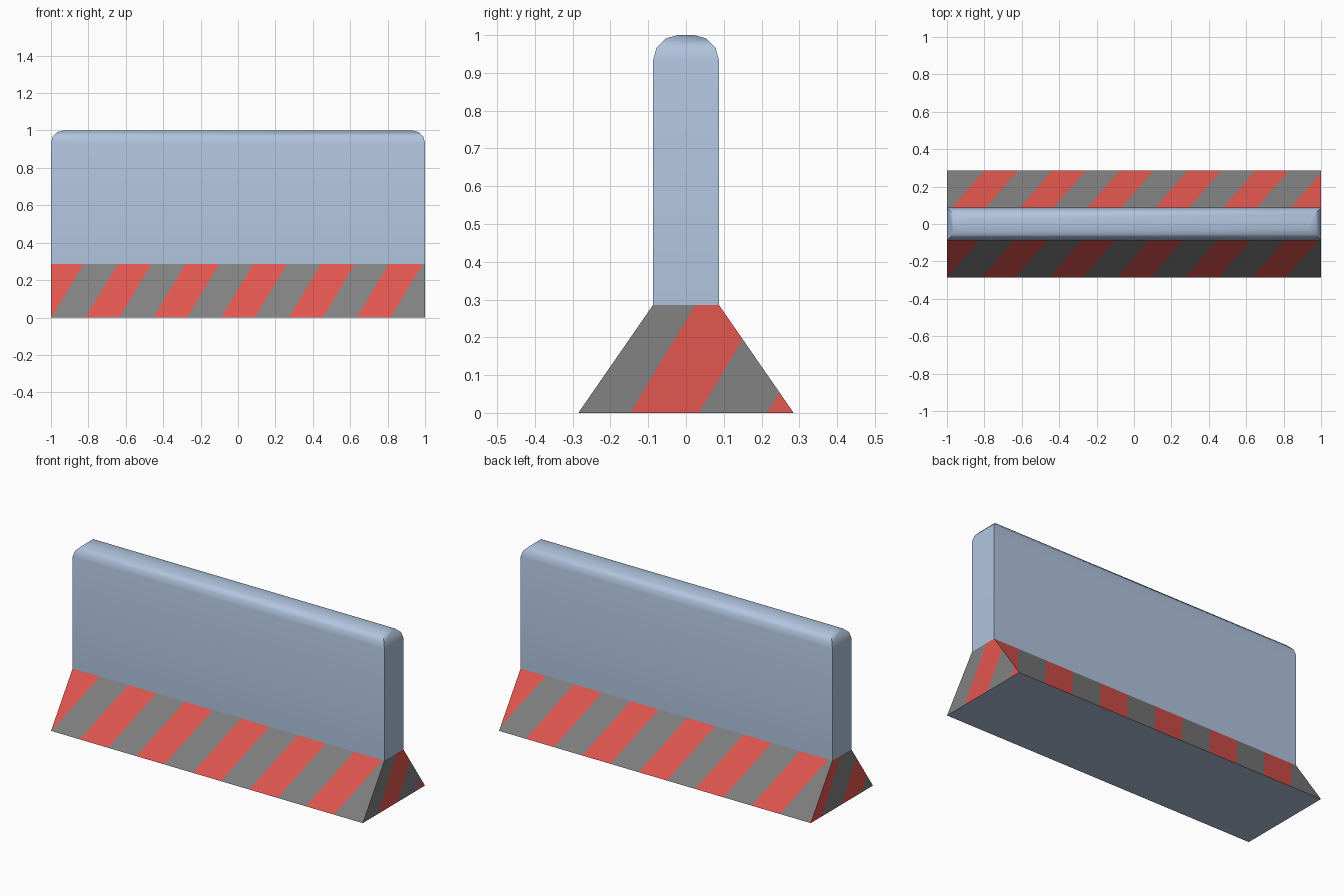
import bpy, bmesh, math
from mathutils import Vector

if "Cube" in bpy.data.objects:
    bpy.data.objects.remove(bpy.data.objects["Cube"])


def material(name, rgb):
    m = bpy.data.materials.new(name)
    m.diffuse_color = (*rgb, 1)
    m.use_nodes = True
    m.node_tree.nodes["Principled BSDF"].inputs["Base Color"].default_value = m.diffuse_color
    return m


BLUE = material("pale blue concrete", (0.434, 0.552, 0.730))
GREY = material("stripe grey", (0.223, 0.223, 0.223))
RED = material("stripe red", (0.767, 0.095, 0.080))

HALF_LEN, WALL_Y, FOOT_Y, FOOT_H = 1.0, 0.087, 0.285, 0.286
PERIOD, RED_W, SLANT = 0.3625, 0.181, 0.172 / FOOT_H


def add_object(name, bm, mats):
    me = bpy.data.meshes.new(name)
    bm.to_mesh(me)
    bm.free()
    for m in mats:
        me.materials.append(m)
    ob = bpy.data.objects.new(name, me)
    bpy.context.collection.objects.link(ob)
    return ob


def block(y_low, y_high, z0, z1):
    """Box along x whose depth may differ at bottom and top."""
    bm = bmesh.new()
    bmesh.ops.create_cube(bm, size=2)
    for v in bm.verts:
        top = v.co.z > 0
        v.co = (v.co.x * HALF_LEN, v.co.y * (y_high if top else y_low), z1 if top else z0)
    bm.normal_update()
    return bm


# upright wall with rounded top rim, open where it meets the foot
bm = block(WALL_Y, WALL_Y, FOOT_H, 1.0)
rim = [e for e in bm.edges if all(v.co.z > 0.99 for v in e.verts)]
bmesh.ops.bevel(bm, geom=rim, offset=0.066, offset_type='OFFSET', segments=3,
                profile=0.5, affect='EDGES')
bm.normal_update()
bmesh.ops.delete(bm, geom=[f for f in bm.faces if f.normal.z < -0.9], context='FACES_ONLY')
wall = add_object("wall", bm, [BLUE])
bpy.context.view_layer.objects.active = wall
wall.select_set(True)
bpy.ops.object.shade_smooth_by_angle(angle=math.radians(40))

# sloped foot, its four sides cut into slanted stripes
bm = block(FOOT_Y, WALL_Y, 0.0, FOOT_H)
bmesh.ops.delete(bm, geom=[f for f in bm.faces if f.normal.z > 0.9], context='FACES_ONLY')

# outward direction, direction to the viewer's right, centre of one red stripe at z = 0
SIDES = [
    (Vector((0, -1, 0)), Vector((1, 0, 0)), 0.0),
    (Vector((0, 1, 0)), Vector((-1, 0, 0)), -0.0135),
    (Vector((1, 0, 0)), Vector((0, 1, 0)), -0.057),
    (Vector((-1, 0, 0)), Vector((0, -1, 0)), 0.09),
]


def side_faces(out):
    bm.normal_update()
    return [f for f in bm.faces if f.normal.dot(out) > 0.7]


for out, right, centre in SIDES:
    normal = right - Vector((0, 0, SLANT))
    for k in range(-4, 5):
        for half in (-RED_W / 2, RED_W / 2):
            faces = side_faces(out)
            geom = faces + list({e for f in faces for e in f.edges}) \
                + list({v for f in faces for v in f.verts})
            bmesh.ops.bisect_plane(bm, geom=geom, dist=1e-5, plane_no=normal,
                                   plane_co=right * (centre + k * PERIOD + half))
    for f in side_faces(out):
        c = f.calc_center_median()
        u = c.dot(right) - SLANT * c.z - centre
        f.material_index = 2 if (u + RED_W / 2) % PERIOD < RED_W else 1

add_object("striped_foot", bm, [BLUE, GREY, RED])
